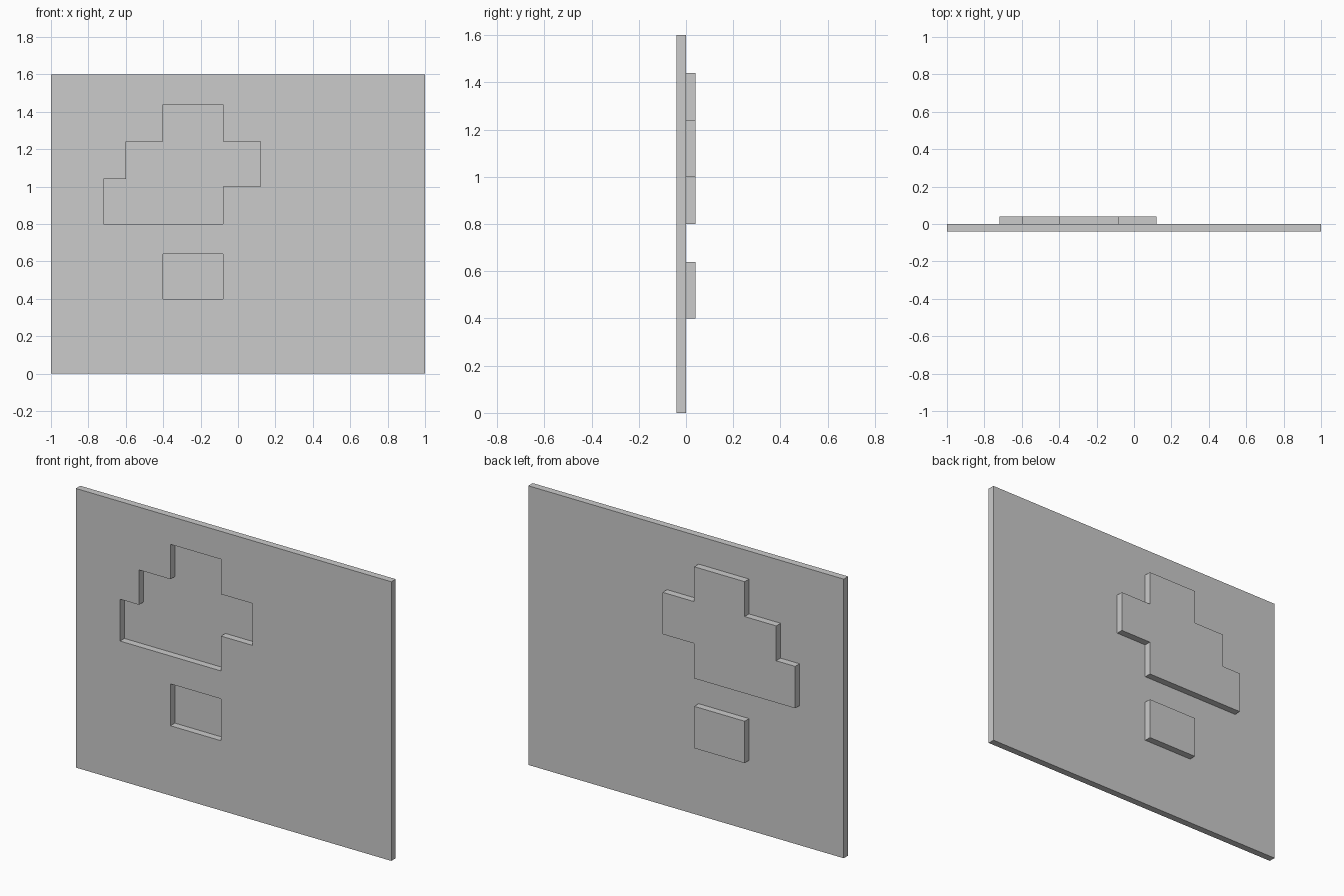
import bpy
from math import radians

if "Cube" in bpy.data.objects:
    bpy.data.objects.remove(bpy.data.objects["Cube"])

T = 0.04  # sheet thickness, also the depth of each recess

stepped = [(-0.72, 0.8), (-0.08, 0.8), (-0.08, 1.0), (0.12, 1.0),
           (0.12, 1.24), (-0.08, 1.24), (-0.08, 1.44), (-0.4, 1.44),
           (-0.4, 1.24), (-0.6, 1.24), (-0.6, 1.04), (-0.72, 1.04)]


def rect(x0, z0, x1, z1):
    return [(x0, z0), (x1, z0), (x1, z1), (x0, z1)]


def slab(name, y, *outlines):
    """Flat slab centred on y; outlines inside the first become holes."""
    cu = bpy.data.curves.new(name, 'CURVE')
    cu.dimensions = '2D'
    cu.fill_mode = 'BOTH'
    cu.extrude = T / 2
    for pts in outlines:
        sp = cu.splines.new('POLY')
        sp.points.add(len(pts) - 1)
        for p, (x, z) in zip(sp.points, pts):
            p.co = (x, z, 0, 1)
        sp.use_cyclic_u = True
    ob = bpy.data.objects.new(name, cu)
    bpy.context.collection.objects.link(ob)
    ob.rotation_euler.x = radians(90)
    ob.location.y = y
    bpy.ops.object.select_all(action='DESELECT')
    ob.select_set(True)
    bpy.context.view_layer.objects.active = ob
    bpy.ops.object.convert(target='MESH')
    bpy.ops.object.shade_flat()


small = rect(-0.4, 0.4, -0.08, 0.64)

# Wall panel with two openings
slab("wall_panel", -T / 2, rect(-1, 0, 1, 1.6), stepped, small)

# Inset panels set behind the openings
slab("stepped_inset", T / 2, stepped)
slab("small_inset", T / 2, small)
